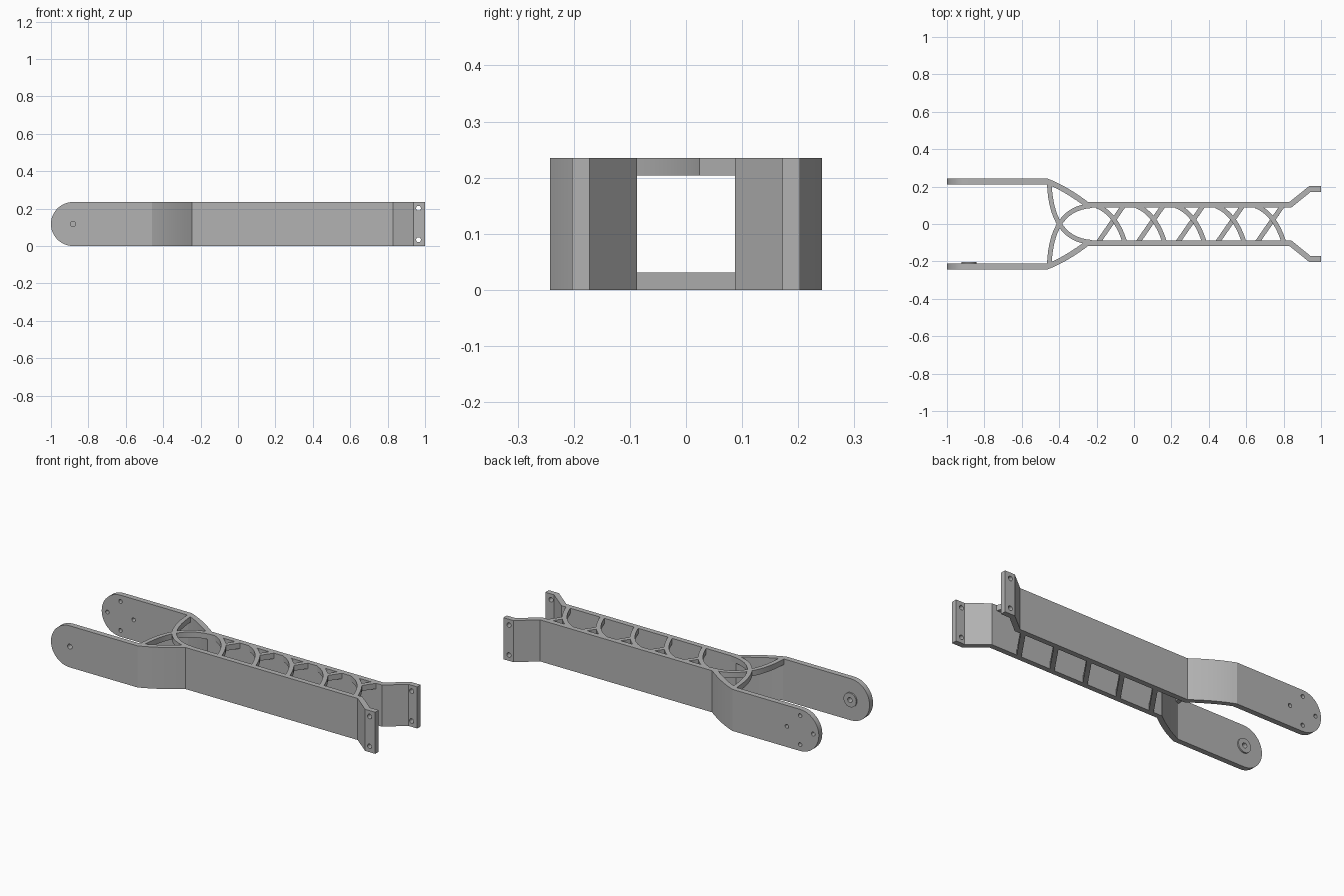
import bpy, bmesh
from math import sin, cos, pi, radians
from mathutils import Vector

if "Cube" in bpy.data.objects:
    bpy.data.objects.remove(bpy.data.objects["Cube"])

H = 0.235          # full height
MID = H / 2
SLAB = 0.031       # thickness of the lattice layers
PIVOT = -0.8825    # centre of the rounded arm ends

grey = bpy.data.materials.new("plain grey")
grey.use_nodes = True
grey.diffuse_color = (0.45, 0.45, 0.45, 1)
grey.node_tree.nodes["Principled BSDF"].inputs["Base Color"].default_value = (0.45, 0.45, 0.45, 1)


def prism(name, outline, lo, hi, axis="z"):
    """Extrude a flat outline (xy along z, or xz along y)."""
    place = (lambda p, d: (p[0], p[1], d)) if axis == "z" else (lambda p, d: (p[0], d, p[1]))
    bm = bmesh.new()
    a = [bm.verts.new(place(p, lo)) for p in outline]
    b = [bm.verts.new(place(p, hi)) for p in outline]
    bm.faces.new(a)
    bm.faces.new(b)
    n = len(a)
    for i in range(n):
        j = (i + 1) % n
        bm.faces.new((a[i], a[j], b[j], b[i]))
    bmesh.ops.recalc_face_normals(bm, faces=bm.faces)
    mesh = bpy.data.meshes.new(name)
    bm.to_mesh(mesh)
    bm.free()
    mesh.materials.append(grey)
    ob = bpy.data.objects.new(name, mesh)
    bpy.context.collection.objects.link(ob)
    return ob


def activate(ob):
    bpy.ops.object.select_all(action="DESELECT")
    ob.select_set(True)
    bpy.context.view_layer.objects.active = ob


def circle(cx, cz, r, n=32):
    return [(cx + r * cos(2 * pi * i / n), cz + r * sin(2 * pi * i / n)) for i in range(n)]


def drill(ob, x, z, r):
    """Cut a round hole along y."""
    cutter = prism("hole_cutter", circle(x, z, r, 24), -0.4, 0.4, "y")
    cutter.hide_render = True
    mod = ob.modifiers.new("hole", "BOOLEAN")
    mod.operation = "DIFFERENCE"
    mod.solver = "EXACT"
    mod.object = cutter
    activate(ob)
    bpy.ops.object.modifier_apply(modifier=mod.name)
    bpy.data.objects.remove(cutter)


def bezier(a, c, b, n=14):
    a, c, b = Vector(a), Vector(c), Vector(b)
    ts = [i / n for i in range(n + 1)]
    return [a * (1 - t) ** 2 + c * 2 * t * (1 - t) + b * t * t for t in ts]


def strip(name, path, lo, hi, width=0.025):
    """A flat bar of even width that follows a path in plan."""
    left, right = [], []
    for i, p in enumerate(path):
        t = (path[min(i + 1, len(path) - 1)] - path[max(i - 1, 0)]).normalized()
        side = Vector((-t.y, t.x)) * width / 2
        left.append(p + side)
        right.append(p - side)
    return prism(name, left + right[::-1], lo, hi)


parts = []

for side, s in (("left", 1), ("right", -1)):
    # Side rail: curved shoulder, straight run, flared end and tab
    outer = bezier((-0.46, 0.242), (-0.36, 0.204), (-0.245, 0.117), 8)
    outer += [Vector(p) for p in ((0.83, 0.117), (0.937, 0.203), (1, 0.203))]
    inner = bezier((-0.46, 0.211), (-0.37, 0.174), (-0.252, 0.087), 8)
    inner += [Vector(p) for p in ((0.84, 0.087), (0.945, 0.172), (1, 0.172))]
    rail = prism(side + "_rail", [(p.x, p.y * s) for p in outer + inner[::-1]], 0, H)
    for z in (0.033, H - 0.033):
        drill(rail, 0.965, z, 0.013)

    # Fork arm with a rounded end
    tip = [pi / 2 + pi * i / 24 for i in range(25)]
    plate = [(PIVOT + MID * cos(a), MID + MID * sin(a)) for a in tip]
    plate += [(-0.46, 0), (-0.46, H)]
    arm = prism(side + "_fork_arm", plate, *sorted((s * 0.211, s * 0.242)), "y")
    if s > 0:
        for k in range(4):
            drill(arm, PIVOT + 0.082 * cos(k * pi / 2), MID + 0.082 * sin(k * pi / 2), 0.011)
    else:
        drill(arm, PIVOT, MID, 0.014)

    # Curved brace across the fork
    path = bezier((-0.453, -0.222), (-0.443, 0.085), (-0.225, 0.098))
    brace = strip(side + "_fork_brace", [Vector((p.x, p.y * s)) for p in path], H - SLAB, H)
    parts += [rail, arm, brace]

# Raised ring on the inside of the right arm
boss = prism("pivot_boss", circle(PIVOT, MID, 0.04), -0.212, -0.203, "y")
drill(boss, PIVOT, MID, 0.014)
parts.append(boss)

# Lattice: top arcs with short struts, full diagonal struts below
for i in range(5):
    x = -0.11 + 0.2125 * i
    arc = bezier((x - 0.09, 0.097), (x + 0.012, 0.058), (x + 0.062, -0.1))
    parts.append(strip("top_arc", arc, H - SLAB, H))
    low, meet, high = (Vector((x + dx, y)) for dx, y in ((-0.083, -0.1), (0.0, 0.02), (0.0535, 0.097)))
    parts.append(strip("top_strut", [meet, high], H - SLAB, H))
    parts.append(strip("bottom_strut", [low, high], 0, SLAB))

for ob in parts:
    activate(ob)
    bpy.ops.object.shade_smooth_by_angle(angle=radians(30))
